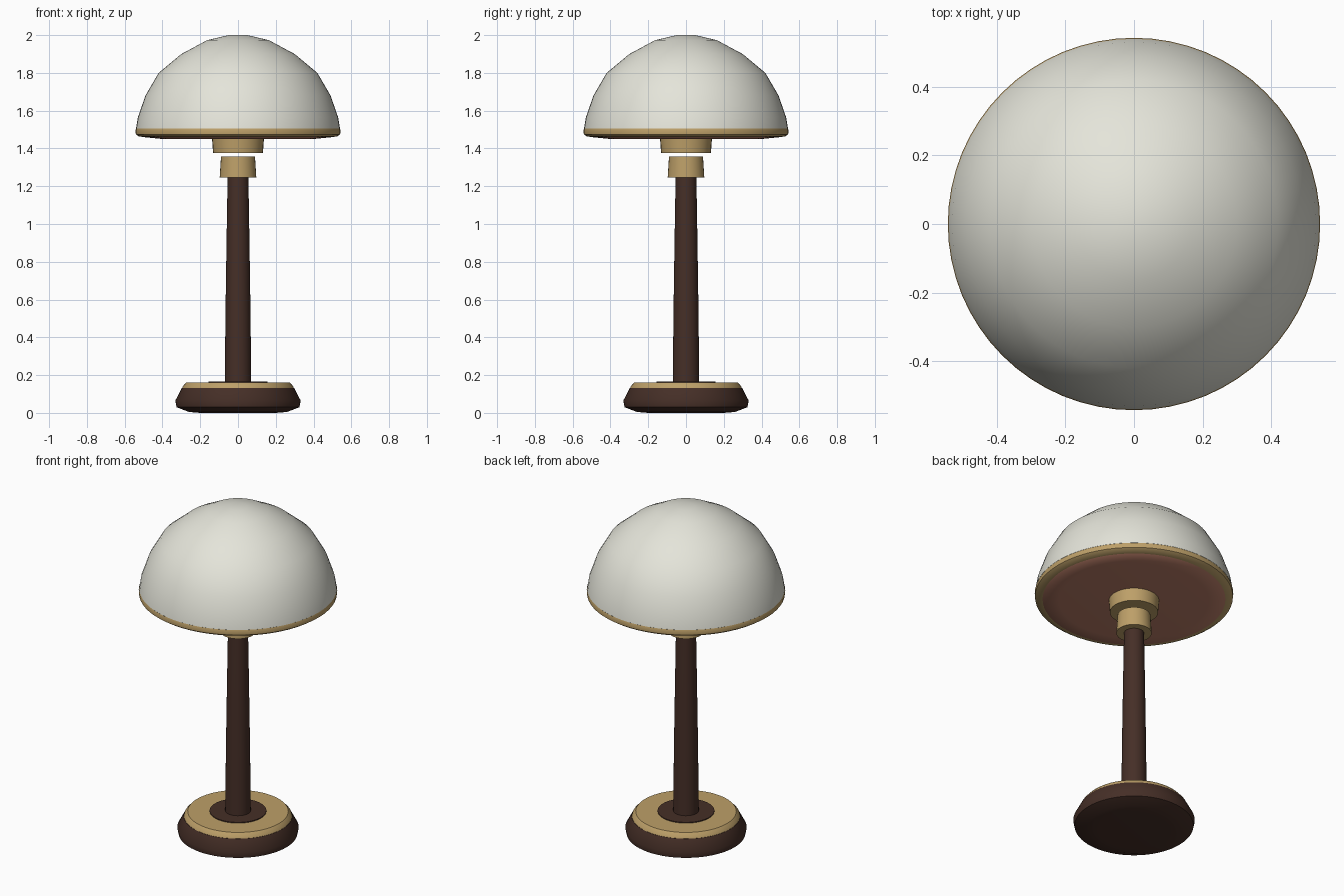
import bpy, bmesh, math

if "Cube" in bpy.data.objects:
    bpy.data.objects.remove(bpy.data.objects["Cube"])


def material(name, rgb):
    m = bpy.data.materials.new(name)
    m.diffuse_color = (*rgb, 1)
    m.use_nodes = True
    m.node_tree.nodes["Principled BSDF"].inputs["Base Color"].default_value = m.diffuse_color
    return m


WOOD = material("dark wood", (0.06, 0.028, 0.020))
BRASS = material("brass", (0.51, 0.35, 0.14))
GLASS = material("cream glass", (0.78, 0.78, 0.70))
COPPER = material("copper lining", (0.50, 0.21, 0.14))


def lathe(name, profile, mat, sides=64, angle=40):
    """Revolve (radius, height) points about z; radius 0 makes a pole."""
    bm = bmesh.new()
    rings = []
    for r, z in profile:
        if r == 0:
            rings.append([bm.verts.new((0, 0, z))] * sides)
        else:
            rings.append([bm.verts.new((r * math.cos(2 * math.pi * i / sides),
                                        r * math.sin(2 * math.pi * i / sides), z))
                          for i in range(sides)])
    for a, b in zip(rings, rings[1:]):
        for i in range(sides):
            j = (i + 1) % sides
            quad = list(dict.fromkeys((a[i], a[j], b[j], b[i])))
            bm.faces.new(quad)
    bmesh.ops.recalc_face_normals(bm, faces=bm.faces)
    mesh = bpy.data.meshes.new(name)
    bm.to_mesh(mesh)
    bm.free()
    mesh.materials.append(mat)
    ob = bpy.data.objects.new(name, mesh)
    bpy.context.collection.objects.link(ob)
    bpy.ops.object.select_all(action='DESELECT')
    ob.select_set(True)
    bpy.context.view_layer.objects.active = ob
    bpy.ops.object.shade_smooth_by_angle(angle=math.radians(angle))
    return ob


# Base: rounded wooden foot, brass plate, wooden disc around the pole
lathe("base", [(0, 0.005), (0.20, 0), (0.26, 0.005), (0.325, 0.03), (0.332, 0.065),
               (0.297, 0.132), (0, 0.132)], WOOD)
lathe("base_plate", [(0, 0.13), (0.296, 0.13), (0.293, 0.14), (0.275, 0.16), (0, 0.16)], BRASS)
lathe("base_disc", [(0, 0.155), (0.155, 0.155), (0.155, 0.165), (0, 0.165)], WOOD)

# Tapered pole
lathe("pole", [(0, 0.16), (0.07, 0.16), (0.066, 0.55), (0.06, 0.95), (0.055, 1.25), (0, 1.25)],
      WOOD, 32)

# Brass collars
lathe("lower_collar", [(0, 1.245), (0.097, 1.245), (0.09, 1.358), (0, 1.358)], BRASS, 32)
lathe("upper_collar", [(0, 1.377), (0.132, 1.377), (0.138, 1.46), (0, 1.46)], BRASS, 32)

# Shade: glass dome, brass rim, copper underside
lathe("shade", [(0.535, 1.50), (0.54, 1.505), (0.53, 1.565), (0.49, 1.68), (0.42, 1.80),
                (0.30, 1.90), (0.164, 1.973), (0.05, 2.0), (0, 2.0)], GLASS)
lathe("shade_rim", [(0.50, 1.50), (0.538, 1.508), (0.543, 1.495), (0.541, 1.475),
                    (0.525, 1.464), (0.50, 1.460), (0.50, 1.50)], BRASS)
lathe("shade_lining", [(0.505, 1.465), (0.50, 1.460), (0.41, 1.451), (0, 1.451)], COPPER)
